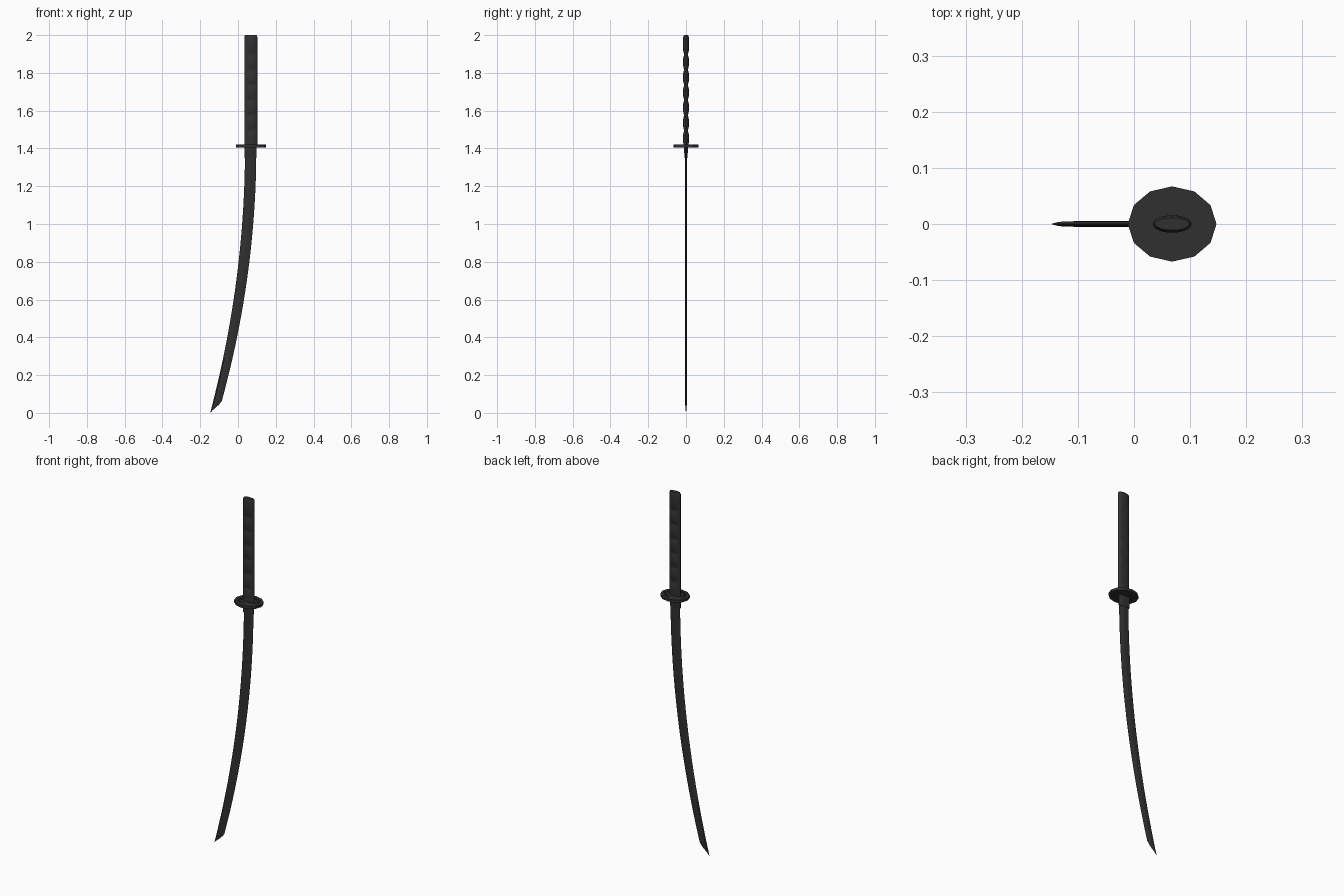
import bpy, bmesh, math

if "Cube" in bpy.data.objects:
    bpy.data.objects.remove(bpy.data.objects["Cube"])

CX = 0.068  # handle and guard axis

dark = bpy.data.materials.new("dark_steel")
dark.diffuse_color = (0.03, 0.03, 0.03, 1)
dark.use_nodes = True
dark.node_tree.nodes["Principled BSDF"].inputs["Base Color"].default_value = dark.diffuse_color


def loft(name, rings, smooth=False):
    """Skin a list of equal-length vertex rings and cap both ends."""
    bm = bmesh.new()
    vs = [[bm.verts.new(p) for p in ring] for ring in rings]
    n = len(rings[0])
    for a, b in zip(vs, vs[1:]):
        for i in range(n):
            j = (i + 1) % n
            bm.faces.new((a[i], a[j], b[j], b[i]))
    bm.faces.new(vs[0])
    bm.faces.new(vs[-1])
    bmesh.ops.remove_doubles(bm, verts=bm.verts, dist=1e-5)
    bmesh.ops.recalc_face_normals(bm, faces=bm.faces)
    me = bpy.data.meshes.new(name)
    bm.to_mesh(me)
    bm.free()
    me.materials.append(dark)
    ob = bpy.data.objects.new(name, me)
    bpy.context.collection.objects.link(ob)
    if smooth:
        bpy.ops.object.select_all(action='DESELECT')
        ob.select_set(True)
        bpy.context.view_layer.objects.active = ob
        bpy.ops.object.shade_smooth_by_angle(angle=math.radians(30))
    return ob


def ellipse(n, rx, ry, z, notch=0.0):
    """Ellipse ring; notch squeezes only the middle of the flat sides."""
    pts = []
    for i in range(n):
        t = 2 * math.pi * i / n
        w = max(0, abs(math.sin(t)) - 0.6) / 0.4
        pts.append((CX + rx * math.cos(t), ry * math.sin(t) * (1 - notch * w), z))
    return pts


# Blade: curved spine on the left, cutting edge on the right
def spine(z):
    return 0.037 - 0.094 * (1.4 - z) ** 2


def edge(z):
    return 0.097 - 0.104 * (1.4 - z) ** 2


def section(s, e, zs, ze, t):
    prof = [(0, 0), (0.13, -0.9), (0.55, -1), (1, 0), (0.55, 1), (0.13, 0.9)]
    return [(s + (e - s) * u, t * v, zs + (ze - zs) * u) for u, v in prof]


rings = []
for i in range(19):
    z = 1.38 - (1.38 - 0.075) * i / 18
    rings.append(section(spine(z), edge(z), z, z - 0.012 * i / 18, 0.0058 - 0.0008 * i / 18))
# Slanted point
for zs, xe, ze, t in ((0.050, -0.097, 0.048, 0.0046), (0.03, -0.112, 0.033, 0.0036),
                      (0.014, -0.131, 0.017, 0.002)):
    rings.append(section(spine(zs), xe, zs, ze, t))
rings.append([(-0.147, 0, 0)] * 6)
loft("blade", rings)

# Collar between blade and guard
collar = []
for z, t in ((1.35, 0.007), (1.41, 0.012)):
    collar.append([(x, y * t, z) for x, y in
                   ((0.034, -0.6), (0.040, -1), (0.075, -1), (0.099, -0.2),
                    (0.099, 0.2), (0.075, 1), (0.040, 1), (0.034, 0.6))])
loft("blade_collar", collar)

# Twelve-sided guard with a shallow star recess on both faces
G0, G1 = 1.406, 1.42
guard = loft("guard", [ellipse(12, 0.079, 0.067, G0), ellipse(12, 0.079, 0.067, G1)])


def star(z):
    pts = []
    for i in range(36):
        t = math.pi * i / 18
        k = 0.84 if i % 2 == 0 else 0.52
        pts.append((CX + 0.079 * k * math.cos(t), 0.067 * k * math.sin(t), z))
    return pts


for name, a, b in (("top", G1 - 0.002, G1 + 0.01), ("bottom", G0 - 0.01, G0 + 0.002)):
    cutter = loft("star_cutter_" + name, [star(a), star(b)])
    cutter.hide_render = True
    cutter.display_type = 'WIRE'
    cutter.hide_set(True)
    cut = guard.modifiers.new("star_" + name, 'BOOLEAN')
    cut.operation = 'DIFFERENCE'
    cut.solver = 'EXACT'
    cut.object = cutter

# Wrapped handle: bulging segments with notches on the flat sides
RX, RY = 0.0345, 0.0155
rings = [ellipse(24, RX, RY * 0.9, 1.41)]
for k in range(7):
    zc = 1.495 + 0.0805 * k
    if k < 6:
        rings += [ellipse(24, RX, RY, zc - 0.040),
                  ellipse(24, RX, RY, zc - 0.012, 0.08),
                  ellipse(24, RX, RY, zc - 0.005, 0.32),
                  ellipse(24, RX, RY, zc + 0.005, 0.32),
                  ellipse(24, RX, RY, zc + 0.012, 0.08)]
rings += [ellipse(24, RX, RY, 1.94), ellipse(24, RX, RY, 1.985),
          ellipse(24, RX * 0.97, RY * 0.9, 1.995), ellipse(24, RX * 0.88, RY * 0.7, 2.0)]
loft("handle", rings, smooth=True)
